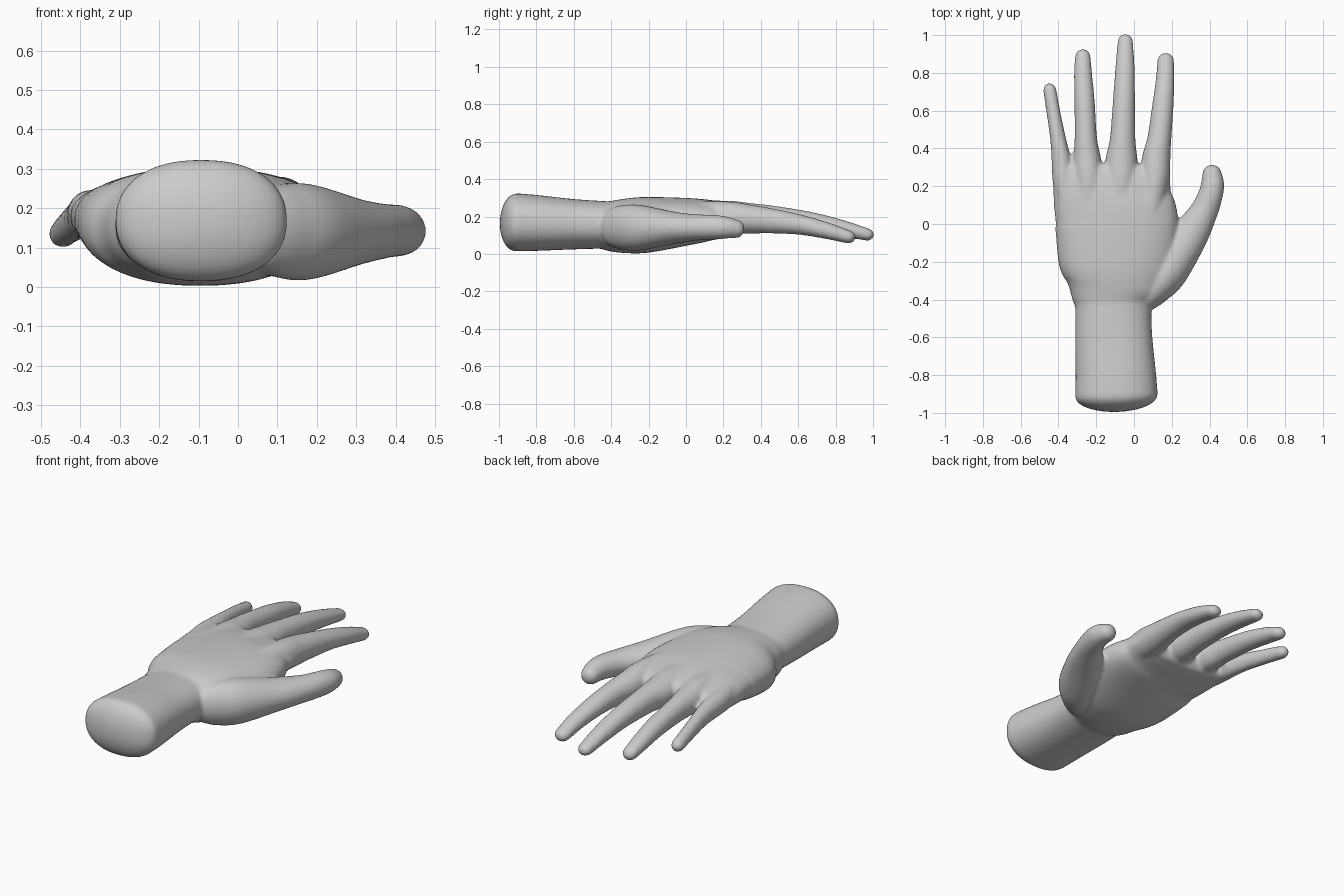
import bpy, bmesh, math
from mathutils import Vector

bm = bmesh.new()
SEG = 40


def catmull(a, b, c, d, t):
    return 0.5 * (2 * b + (c - a) * t + (2 * a - 5 * b + 4 * c - d) * t ** 2
                  + (3 * b - a - 3 * c + d) * t ** 3)


def loft(keys, tip, start=0.0, power=2.0, steps=8):
    """Closed tube through keys (x, y, z, half width, half height) with domed ends."""
    k = [Vector(p) for p in keys]
    k = [2 * k[0] - k[1]] + k + [2 * k[-1] - k[-2]]
    pts = [catmull(*k[i:i + 4], s / steps) for i in range(len(k) - 3) for s in range(steps)]
    pts.append(k[-2])
    rows = []
    for i, p in enumerate(pts):
        a, b = pts[max(i - 1, 0)], pts[min(i + 1, len(pts) - 1)]
        rows.append((Vector(p[:3]), (Vector(b[:3]) - Vector(a[:3])).normalized(), p[3], p[4]))

    def dome(row, length):
        c, t, w, h = row
        out = []
        for j in range(1, 8):
            ang = math.pi / 2 * j / 7.3
            out.append((c + t * length * math.sin(ang), t, w * math.cos(ang), h * math.cos(ang)))
        return out
    head = dome(rows[0], -start)[::-1] if start else []
    rows = head + rows + dome(rows[-1], tip)
    rings = []
    for c, t, w, h in rows:
        side = t.cross(Vector((0, 0, 1))).normalized()
        up = side.cross(t)
        ring = []
        for s in range(SEG):
            ca, sa = math.cos(2 * math.pi * s / SEG), math.sin(2 * math.pi * s / SEG)
            u = math.copysign(abs(ca) ** (2 / power), ca) * w
            v = math.copysign(abs(sa) ** (2 / power), sa) * h
            ring.append(bm.verts.new(c + side * u + up * v))
        rings.append(ring)
    for r, q in zip(rings, rings[1:]):
        for s in range(SEG):
            n = (s + 1) % SEG
            bm.faces.new((r[s], r[n], q[n], q[s]))
    bm.faces.new(rings[0][::-1])
    bm.faces.new(rings[-1])


def box_keys(rows):
    """Turn (y, left, right, bottom, top) outlines into loft keys."""
    return [((l + r) / 2, y, (b + t) / 2, (r - l) / 2, (t - b) / 2) for y, l, r, b, t in rows]


# Forearm stump
loft(box_keys([(-0.91, -0.312, 0.126, 0.014, 0.324), (-0.8, -0.31, 0.117, 0.016, 0.315),
               (-0.6, -0.312, 0.097, 0.024, 0.293), (-0.4, -0.31, 0.09, 0.03, 0.28)]),
     tip=0.05, start=0.085, power=2.25)

# Palm
loft(box_keys([(-0.44, -0.312, 0.09, 0.025, 0.28), (-0.38, -0.338, 0.12, 0.01, 0.287),
               (-0.3, -0.378, 0.18, 0.003, 0.298), (-0.2, -0.402, 0.215, 0.008, 0.305),
               (0.0, -0.418, 0.235, 0.045, 0.3), (0.12, -0.425, 0.2, 0.07, 0.29),
               (0.24, -0.43, 0.192, 0.09, 0.268), (0.29, -0.425, 0.188, 0.1, 0.25)]),
     tip=0.03, start=0.04, power=2.25)

# Fingers: little, ring, middle, index
fingers = [
    [(-0.35, 0.05, 0.185, 0.05, 0.06), (-0.375, 0.22, 0.185, 0.055, 0.062),
     (-0.385, 0.34, 0.18, 0.052, 0.058), (-0.402, 0.45, 0.172, 0.042, 0.05),
     (-0.428, 0.6, 0.152, 0.037, 0.042), (-0.445, 0.705, 0.135, 0.036, 0.036)],
    [(-0.23, 0.0, 0.2, 0.06, 0.08), (-0.242, 0.22, 0.2, 0.075, 0.082),
     (-0.248, 0.34, 0.192, 0.074, 0.075), (-0.255, 0.45, 0.187, 0.06, 0.066),
     (-0.262, 0.65, 0.165, 0.054, 0.054), (-0.27, 0.8, 0.135, 0.048, 0.044),
     (-0.271, 0.885, 0.11, 0.042, 0.036)],
    [(-0.08, 0.0, 0.205, 0.06, 0.08), (-0.07, 0.22, 0.2, 0.085, 0.085),
     (-0.066, 0.34, 0.192, 0.085, 0.08), (-0.06, 0.45, 0.188, 0.068, 0.072),
     (-0.053, 0.65, 0.17, 0.059, 0.058), (-0.048, 0.82, 0.14, 0.052, 0.046),
     (-0.046, 0.965, 0.105, 0.042, 0.034)],
    [(0.08, 0.0, 0.2, 0.06, 0.08), (0.11, 0.22, 0.195, 0.075, 0.085),
     (0.117, 0.34, 0.186, 0.076, 0.078), (0.134, 0.45, 0.177, 0.064, 0.068),
     (0.15, 0.6, 0.158, 0.058, 0.055), (0.164, 0.75, 0.125, 0.051, 0.045),
     (0.168, 0.865, 0.092, 0.045, 0.036)],
]
for keys in fingers:
    loft(keys, tip=0.043)

# Thumb
loft([(0.06, -0.4, 0.145, 0.07, 0.1), (0.105, -0.345, 0.142, 0.09, 0.118),
      (0.175, -0.25, 0.14, 0.11, 0.122), (0.295, -0.06, 0.14, 0.098, 0.085),
      (0.367, 0.06, 0.142, 0.076, 0.07), (0.404, 0.15, 0.143, 0.066, 0.066),
      (0.416, 0.21, 0.141, 0.062, 0.06), (0.413, 0.265, 0.134, 0.052, 0.05)],
     tip=0.05, start=0.03)

bmesh.ops.recalc_face_normals(bm, faces=bm.faces)
mesh = bpy.data.meshes.new("hand")
bm.to_mesh(mesh)
bm.free()
hand = bpy.data.objects.new("hand", mesh)
bpy.context.collection.objects.link(hand)

# Fuse the parts into one skin and soften the joins
remesh = hand.modifiers.new("fuse", 'REMESH')
remesh.mode = 'VOXEL'
remesh.voxel_size = 0.009
remesh.use_smooth_shade = True
soften = hand.modifiers.new("soften", 'SMOOTH')
soften.factor = 0.5
soften.iterations = 14
